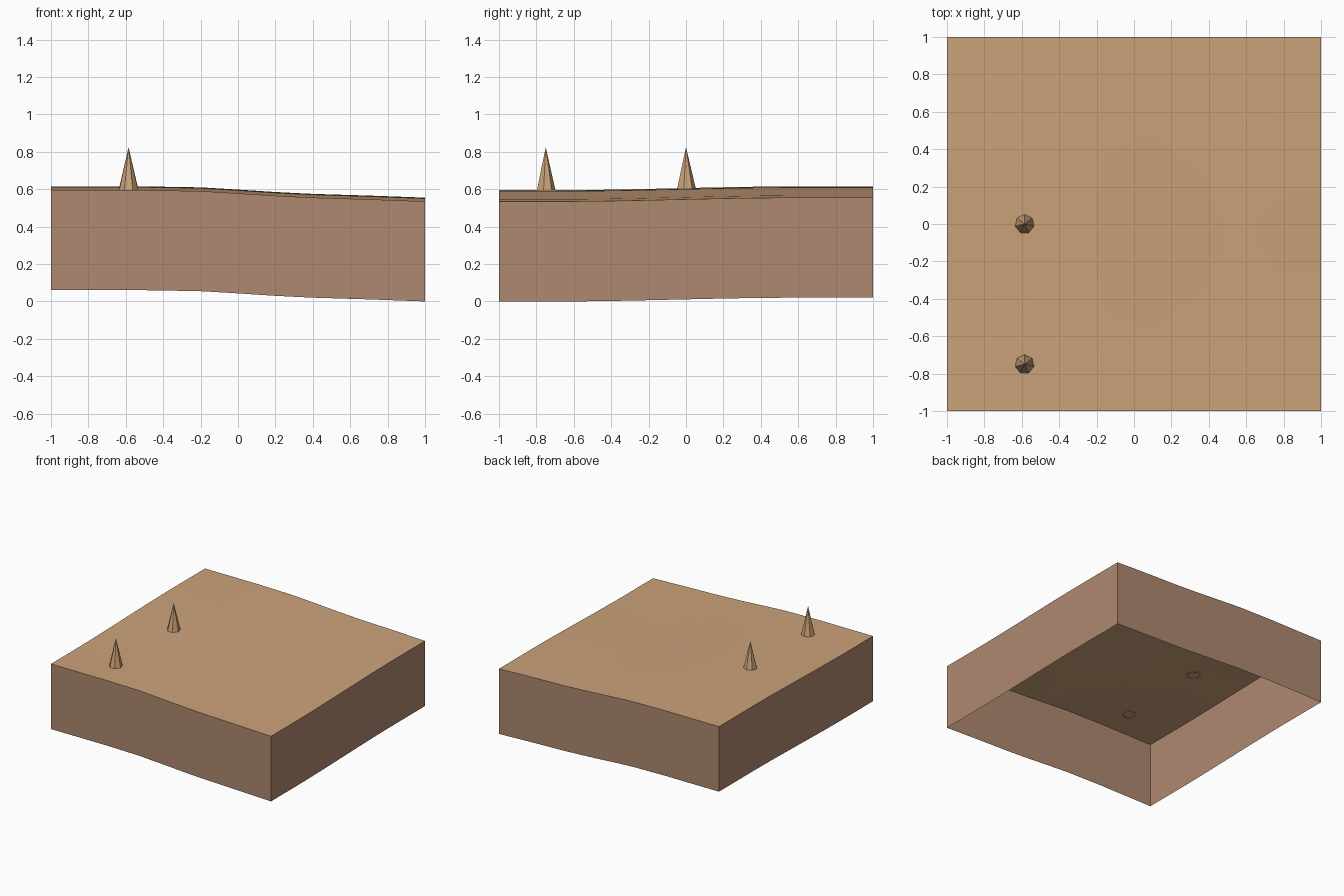
import bpy
import bmesh
import math

if "Cube" in bpy.data.objects:
    bpy.data.objects.remove(bpy.data.objects["Cube"], do_unlink=True)

DEPTH = 0.535
CELLS = 32
SLOPE = [(-1, .06), (-.5, .06), (-.2, .055), (0, .043), (.2, .03), (.4, .02), (.7, .011), (1, 0)]


def make_material(name, color):
    mat = bpy.data.materials.new(name)
    mat.use_nodes = True
    mat.diffuse_color = color
    mat.node_tree.nodes["Principled BSDF"].inputs["Base Color"].default_value = color
    return mat


def make_object(name, bm, mat):
    mesh = bpy.data.meshes.new(name)
    bm.to_mesh(mesh)
    bm.free()
    mesh.materials.append(mat)
    obj = bpy.data.objects.new(name, mesh)
    bpy.context.collection.objects.link(obj)
    return obj


def floor_height(x, y):
    """Gentle fall to the left side, slight rise toward the back."""
    fall = 0
    for (x0, z0), (x1, z1) in zip(SLOPE, SLOPE[1:]):
        if x0 <= x <= x1 + 1e-5:
            fall = z0 + (z1 - z0) * (x - x0) / (x1 - x0)
            break
    t = min(max((y + 0.7) / 1.3, 0), 1)
    return fall + 0.02 * t * t * (3 - 2 * t)


sand = make_material("sand", (0.60, 0.365, 0.195, 1))
clay = make_material("clay", (0.43, 0.25, 0.16, 1))

# Rolling ground sheet
bm = bmesh.new()
bmesh.ops.create_grid(bm, x_segments=CELLS, y_segments=CELLS, size=1)
for v in bm.verts:
    v.co.z = DEPTH + floor_height(v.co.x, v.co.y)
for f in bm.faces:
    f.smooth = True
make_object("ground", bm, sand)

# Side walls follow the ground edge, open underneath
bm = bmesh.new()
for k in range(4):
    a = k * math.pi / 2
    c, s = round(math.cos(a)), round(math.sin(a))
    previous = None
    for i in range(CELLS + 1):
        t = -1 + 2 * i / CELLS
        x, y = c * t + s, s * t - c
        z = floor_height(x, y)
        pair = [bm.verts.new((x, y, z)), bm.verts.new((x, y, z + DEPTH))]
        if previous:
            bm.faces.new((previous[0], pair[0], pair[1], previous[1]))
        previous = pair
make_object("side_walls", bm, clay)

# Seven-sided spikes standing on the ground
for name, y in (("front_spike", -0.75), ("middle_spike", 0.0)):
    bm = bmesh.new()
    base = DEPTH + floor_height(-0.585, y) - 0.005
    tip = bm.verts.new((-0.585, y, 0.825))
    ring = []
    for i in range(7):
        a = math.pi / 2 + math.tau * i / 7
        ring.append(bm.verts.new((-0.585 + 0.053 * math.cos(a), y + 0.053 * math.sin(a), base)))
    for i in range(7):
        bm.faces.new((ring[i], ring[(i + 1) % 7], tip))
    make_object(name, bm, sand)
